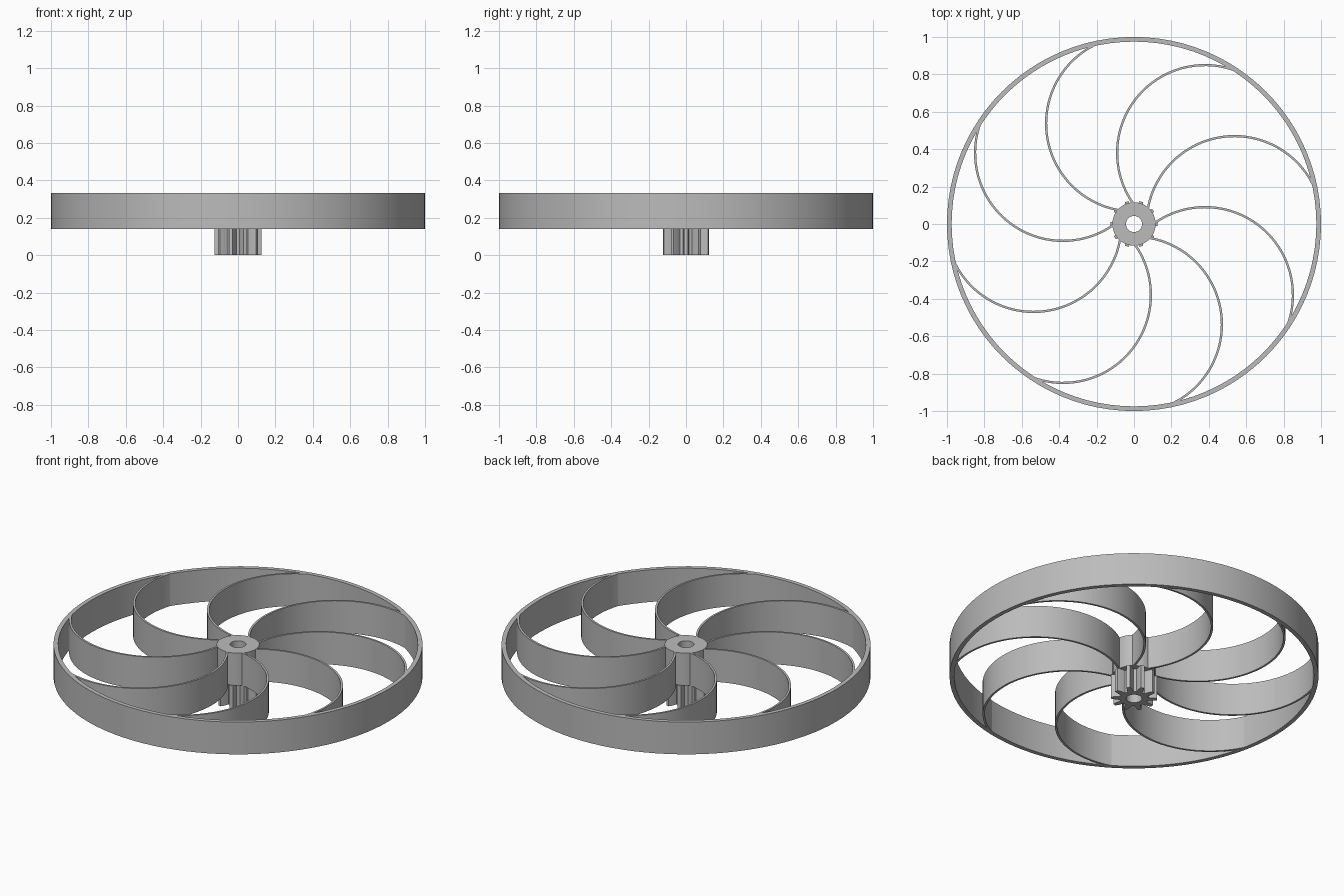
import bpy, bmesh
from math import cos, sin, acos, pi, radians, tau

cube = bpy.data.objects.get("Cube")
if cube:
    bpy.data.objects.remove(cube, do_unlink=True)

grey = bpy.data.materials.new("plain grey")
grey.use_nodes = True
grey.diffuse_color = (0.5, 0.5, 0.5, 1)
grey.node_tree.nodes["Principled BSDF"].inputs["Base Color"].default_value = grey.diffuse_color

BASE, TOP = 0.14, 0.333
BORE = 0.043


def polar(r, a, centre=0.0):
    return (centre + r * cos(a), r * sin(a))


def wall(name, inner, outer, z0, z1, closed=True, turn=0.0):
    """Extruded band between two matching outlines."""
    bm = bmesh.new()
    rows = []
    for p, q in zip(inner, outer):
        rows.append([bm.verts.new((*v, z)) for v, z in
                     ((p, z0), (q, z0), (q, z1), (p, z1))])
    count = len(rows)
    for i in range(count if closed else count - 1):
        a, b = rows[i], rows[(i + 1) % count]
        for k in range(4):
            m = (k + 1) % 4
            bm.faces.new((a[k], a[m], b[m], b[k]))
    if not closed:
        bm.faces.new(rows[0])
        bm.faces.new(rows[-1])
    bmesh.ops.recalc_face_normals(bm, faces=bm.faces)
    mesh = bpy.data.meshes.new(name)
    bm.to_mesh(mesh)
    bm.free()
    mesh.materials.append(grey)
    ob = bpy.data.objects.new(name, mesh)
    bpy.context.collection.objects.link(ob)
    ob.rotation_euler.z = turn
    bpy.ops.object.select_all(action="DESELECT")
    ob.select_set(True)
    bpy.context.view_layer.objects.active = ob
    bpy.ops.object.shade_smooth_by_angle(angle=radians(20))
    return ob


def circle(r, n):
    return [polar(r, tau * i / n) for i in range(n)]


# Rim and hub
wall("rim", circle(0.975, 96), circle(1.0, 96), BASE, TOP)
wall("hub", circle(BORE, 40), circle(0.116, 40), BASE, TOP)

# Curved spokes: circular arcs from the hub into the rim
OFFSET, RADIUS, HALF = 0.537, 0.47, 0.006


def arc_angle(reach):
    """Angle on the spoke arc at a given distance from the axle."""
    return acos((reach**2 - OFFSET**2 - RADIUS**2) / (2 * OFFSET * RADIUS))


start, end = arc_angle(0.09), arc_angle(0.987)
angles = [start + (end - start) * i / 36 for i in range(37)]
for s in range(8):
    wall(f"spoke_{s + 1}",
         [polar(RADIUS - HALF, a, OFFSET) for a in angles],
         [polar(RADIUS + HALF, a, OFFSET) for a in angles],
         BASE, TOP, closed=False, turn=s * pi / 4)

# Pinion gear under the hub
TEETH = 10
bore, profile = [], []
for t in range(TEETH):
    for part, r in ((-0.32, 0.078), (-0.22, 0.105), (-0.12, 0.126),
                    (0.12, 0.126), (0.22, 0.105), (0.32, 0.078)):
        a = tau * (t + part) / TEETH
        bore.append(polar(BORE, a))
        profile.append(polar(r, a))
wall("pinion_gear", bore, profile, 0, BASE)
